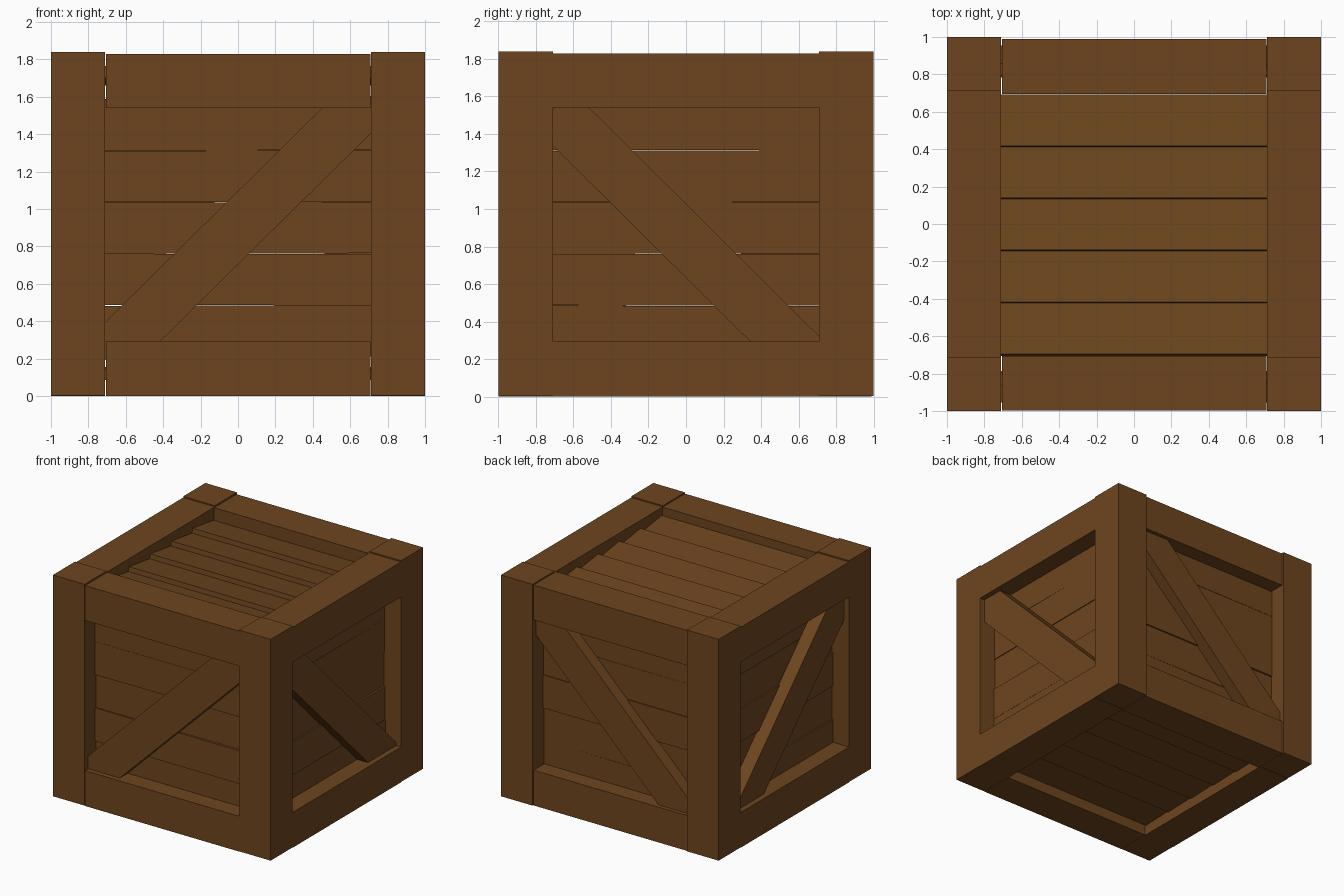
import bpy
import random
from math import radians
from mathutils import Matrix, Vector

if "Cube" in bpy.data.objects:
    bpy.data.objects.remove(bpy.data.objects["Cube"])

random.seed(4)
wood = bpy.data.materials.new("brown_wood")
wood.diffuse_color = (0.153, 0.06, 0.013, 1)
wood.use_nodes = True
wood.node_tree.nodes["Principled BSDF"].inputs["Base Color"].default_value = wood.diffuse_color


def box(name, lo, hi, rot=None):
    """Box between two corners, optionally rotated (axis, degrees) about its centre."""
    lo, hi = Vector(lo), Vector(hi)
    bpy.ops.mesh.primitive_cube_add(size=1)
    ob = bpy.context.object
    ob.name = name
    m = Matrix.Diagonal((hi - lo).to_4d())
    if rot:
        m = Matrix.Rotation(radians(rot[1]), 4, rot[0]) @ m
    ob.data.transform(m)
    ob.location = (lo + hi) / 2
    ob.data.materials.append(wood)
    return ob


def span(s, a, b):
    """Range a..b mirrored to the side given by sign s."""
    return sorted((s * a, s * b))


H, IN = 1.84, 0.71      # crate height, inner edge of the frame

# Corner posts
for sx in (-1, 1):
    for sy in (-1, 1):
        x, y = span(sx, IN, 1), span(sy, IN, 1)
        box("corner_post", (x[0], y[0], 0.003), (x[1], y[1], H))

# Top and bottom rails of all four sides
for z0, z1 in ((0, 0.293), (1.54, 1.83)):
    for s in (-1, 1):
        y = span(s, 0.695, 0.988) if s > 0 else (-0.998, -0.705)
        box("long_rail", (-0.705, y[0], z0), (0.708, y[1], z1))
        x = span(s, IN, 1)
        box("side_rail", (x[0], -IN, z0), (x[1], IN, z1))

# Wall planks, five per side with slight unevenness
for i in range(5):
    z0 = 0.21 + 0.276 * i
    for s in (-1, 1):
        d = random.uniform(-0.008, 0.008)
        y = span(s, 0.79 + d, 0.855 + d)
        box("wall_plank", (-0.75, y[0], z0), (0.75, y[1], z0 + 0.274),
            ("Y", random.uniform(-0.2, 0.2)))
        x = span(s, 0.79 - d, 0.85 - d)
        box("side_plank", (x[0], -0.75, z0), (x[1], 0.75, z0 + 0.274),
            ("X", random.uniform(-0.2, 0.2)))

# Lid and floor slats, tilted slightly so each steps above the next
for i in range(5):
    y0 = -0.702 + 0.2785 * i
    box("lid_slat", (-0.75, y0, 1.68), (0.75, y0 + 0.278, 1.745), ("X", -8))
    box("floor_slat", (-0.75, y0, 0.09), (0.75, y0 + 0.278, 0.15), ("X", 2))

# Diagonal braces; their ends run into the frame
for s in (-1, 1):
    y = span(s, 0.84, 0.955)
    box("long_brace", (-1.0, y[0], 0.76), (1.0, y[1], 1.04), ("Y", -44.6))
    x = span(s, 0.84, 0.955)
    box("side_brace", (x[0], -1.0, 0.69), (x[1], 1.0, 0.97), ("X", -44.8))
